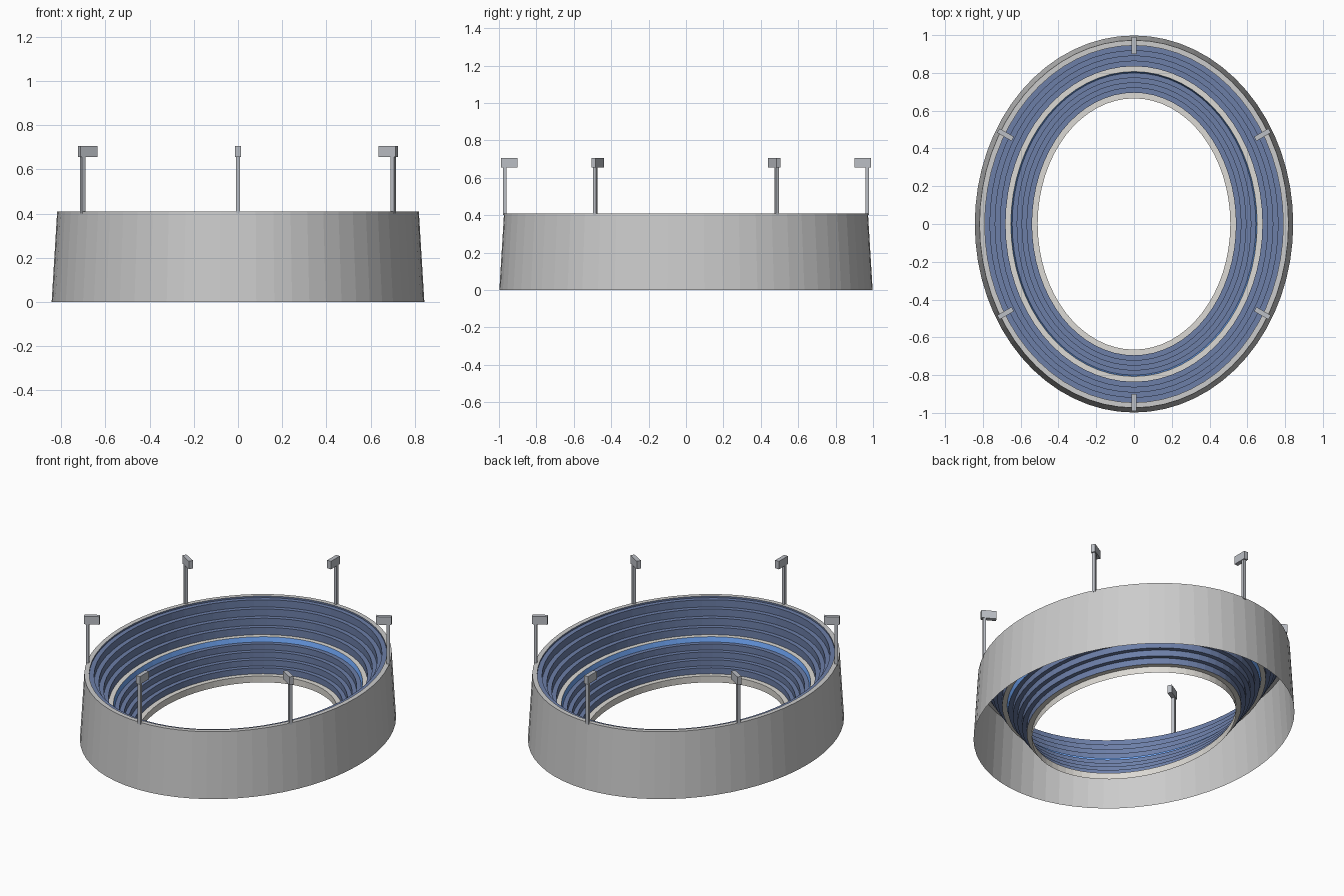
import bpy, bmesh, math

if "Cube" in bpy.data.objects:
    bpy.data.objects.remove(bpy.data.objects["Cube"])

SEG = 64
GAP = 0.155   # y radius exceeds x radius by this everywhere


def mat(name, rgb):
    m = bpy.data.materials.new(name)
    m.diffuse_color = (*rgb, 1)
    m.use_nodes = True
    m.node_tree.nodes["Principled BSDF"].inputs["Base Color"].default_value = m.diffuse_color
    return m


navy = mat("seat_navy", (0.15, 0.21, 0.39))
blue = mat("band_blue", (0.16, 0.38, 0.92))
stone = mat("concrete", (0.72, 0.70, 0.66))
shell = mat("facade_white", (0.85, 0.86, 0.87))
steel = mat("mast_grey", (0.50, 0.52, 0.56))


def add_mesh(name, bm, material):
    me = bpy.data.meshes.new(name)
    bm.to_mesh(me)
    bm.free()
    me.materials.append(material)
    ob = bpy.data.objects.new(name, me)
    bpy.context.collection.objects.link(ob)
    return ob


def sweep(name, profile, material):
    """Sweep an open (radius, z) profile round the oval."""
    bm = bmesh.new()
    rings = []
    for r, z in profile:
        rings.append([bm.verts.new((r * math.cos(2 * math.pi * i / SEG),
                                    (r + GAP) * math.sin(2 * math.pi * i / SEG), z))
                      for i in range(SEG)])
    for a, b in zip(rings, rings[1:]):
        for i in range(SEG):
            j = (i + 1) % SEG
            bm.faces.new((a[i], b[i], b[j], a[j]))
    return add_mesh(name, bm, material)


def terrace(r0, z0, r1, z1, rows):
    """Stepped profile: riser then tread for each row."""
    pts = [(r0, z0)]
    for k in range(rows):
        z = z0 + (z1 - z0) * (k + 1) / rows
        pts += [(r0 + (r1 - r0) * k / rows, z), (r0 + (r1 - r0) * (k + 1) / rows, z)]
    return pts


# Outer wall and its flat top rim
sweep("facade", [(0.79, 0.41), (0.818, 0.41), (0.843, 0.0)], shell)

# Seating bowl
sweep("pitch_wall", [(0.51, 0.0), (0.51, 0.04), (0.54, 0.04)], stone)
sweep("lower_tier", terrace(0.54, 0.04, 0.645, 0.19, 4), navy)
sweep("blue_band", [(0.645, 0.19), (0.652, 0.22)], blue)
sweep("concourse", [(0.652, 0.22), (0.68, 0.22)], stone)
sweep("upper_tier", terrace(0.68, 0.22, 0.79, 0.40, 4) + [(0.79, 0.41)], navy)


def box(name, centre, size, angle, material):
    bm = bmesh.new()
    bmesh.ops.create_cube(bm, size=1)
    bmesh.ops.scale(bm, vec=size, verts=bm.verts)
    ob = add_mesh(name, bm, material)
    ob.location = centre
    ob.rotation_euler.z = angle


# Six floodlight masts with lamp heads reaching inward
for k in range(6):
    a = math.radians(30 + 60 * k)
    c, s = math.cos(a), math.sin(a)
    x, y = 0.81 * c, 0.97 * s
    box(f"mast_{k}", (x, y, 0.535), (0.018, 0.018, 0.27), a, steel)
    box(f"lamp_head_{k}", (x - 0.025 * c, y - 0.025 * s, 0.68), (0.088, 0.026, 0.05), a, steel)
